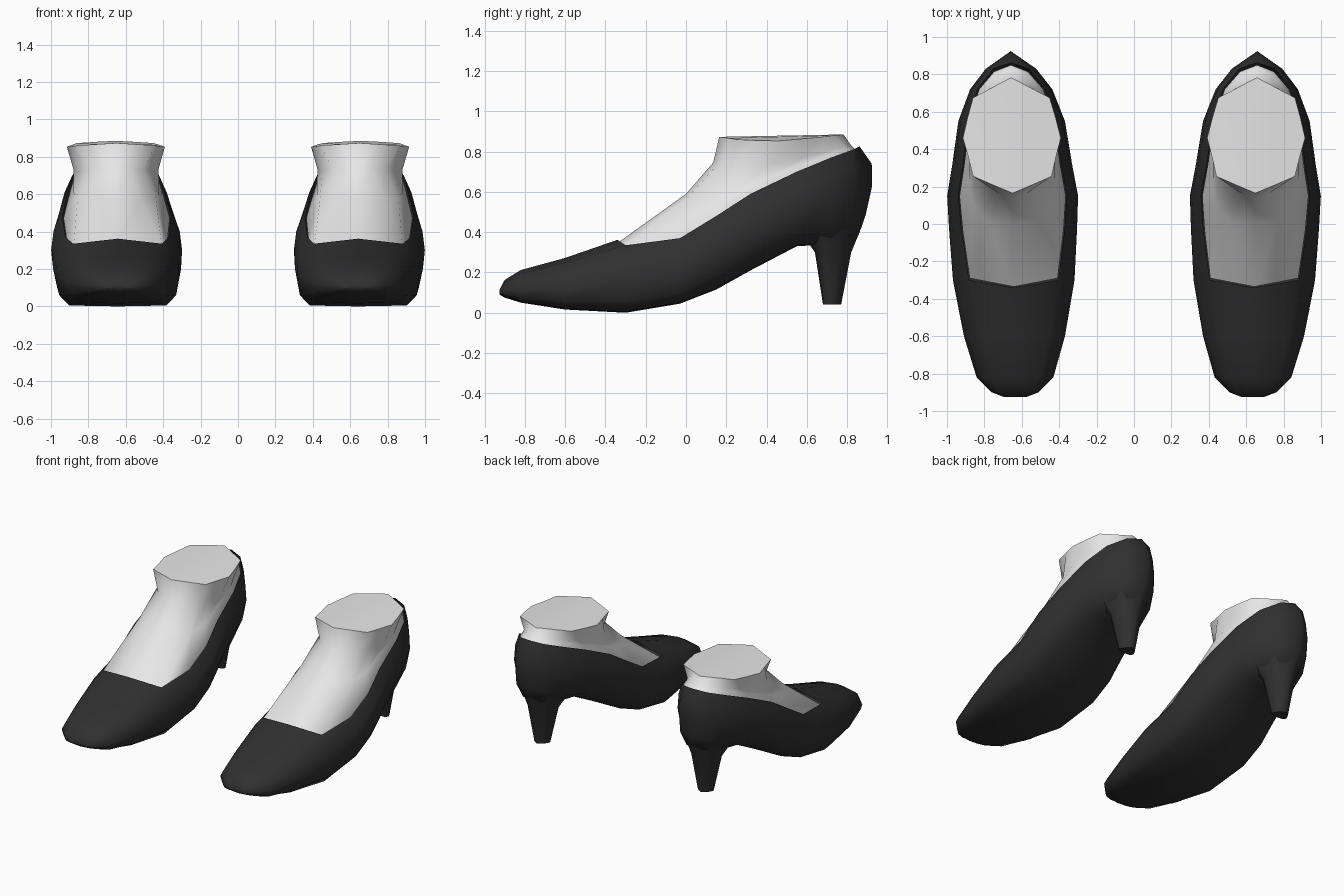
import bpy, bmesh, math


def material(name, value):
    m = bpy.data.materials.new(name)
    m.diffuse_color = (*value, 1)
    return m


BLACK = material("black leather", (0.029, 0.029, 0.029))
SKIN = material("pale skin", (0.8, 0.8, 0.8))


def loft(name, rows, mat, side, angle, cap_first=False, cap_last=False):
    """Skin half-rows of points, reflect them about the part's centre line."""
    bm = bmesh.new()
    for s in (1, -1):
        grid = []
        for row in rows:
            # slight outward lean from toe to heel
            grid.append([bm.verts.new((side * (s * x + 0.647 + 0.013 * y), y, z)) for x, y, z in row])
        for a, b in zip(grid, grid[1:]):
            for i in range(min(len(a), len(b)) - 1):
                bm.faces.new((a[i], a[i + 1], b[i + 1], b[i]))
        if cap_first:
            bm.faces.new(grid[0])
        if cap_last:
            bm.faces.new(grid[-1])
    bmesh.ops.remove_doubles(bm, verts=bm.verts[:], dist=0.0005)
    bmesh.ops.recalc_face_normals(bm, faces=bm.faces[:])
    me = bpy.data.meshes.new(name)
    bm.to_mesh(me)
    bm.free()
    me.materials.append(mat)
    ob = bpy.data.objects.new(name, me)
    bpy.context.collection.objects.link(ob)
    bpy.ops.object.select_all(action='DESELECT')
    ob.select_set(True)
    bpy.context.view_layer.objects.active = ob
    bpy.ops.object.shade_smooth_by_angle(angle=math.radians(angle))
    return ob


def shoe_row(y, zb, wb, wm, zm, rw, rz, top=None, top_y=None):
    """Half section: sole centre, sole edge, side, widest point, upper, rim, top."""
    pts = [(0, y, zb), (wb, y, zb + 0.005), (0.35 * wb + 0.65 * wm + 0.01, y, zb + 0.35 * (zm - zb)),
           (wm, y, zm), ((wm + rw) / 2 + 0.05 * wm, y, (zm + rz) / 2 + 0.01), (rw, y, rz)]
    if top is not None:
        pts.append((0, y if top_y is None else top_y, top))
    return pts


# shoe sections from toe to heel
shoe = [
    shoe_row(-0.925, 0.09, 0.03, 0.06, 0.10, 0.04, 0.11, 0.115),
    shoe_row(-0.90, 0.075, 0.07, 0.125, 0.11, 0.085, 0.148, 0.163),
    shoe_row(-0.82, 0.05, 0.13, 0.205, 0.115, 0.13, 0.195, 0.212),
    shoe_row(-0.60, 0.016, 0.20, 0.27, 0.13, 0.18, 0.25, 0.272),
    shoe_row(-0.30, 0.0, 0.26, 0.325, 0.17, 0.238, 0.335, 0.362, -0.34),
    shoe_row(-0.03, 0.045, 0.25, 0.342, 0.20, 0.275, 0.37),
    shoe_row(0.15, 0.115, 0.22, 0.35, 0.30, 0.29, 0.48),
    shoe_row(0.32, 0.21, 0.18, 0.32, 0.38, 0.262, 0.59),
    shoe_row(0.55, 0.33, 0.14, 0.285, 0.50, 0.232, 0.70),
    shoe_row(0.72, 0.34, 0.10, 0.22, 0.57, 0.18, 0.77),
    shoe_row(0.83, 0.38, 0.07, 0.135, 0.62, 0.095, 0.81),
    # back seam
    [(0, 0.84, 0.36), (0, 0.87, 0.42), (0, 0.893, 0.49), (0, 0.924, 0.63), (0, 0.922, 0.74), (0, 0.862, 0.825)],
]

# heel rings with a broad front and a pointed back: height, front, back, half width
heel = []
for z, y0, y1, w in ((0.04, 0.68, 0.77, 0.06), (0.30, 0.64, 0.82, 0.115),
                     (0.40, 0.57, 0.862, 0.17), (0.52, 0.53, 0.895, 0.235)):
    d = y1 - y0
    heel.append([(0, y0, z), (0.8 * w, y0 + 0.05 * d, z), (w, y0 + 0.3 * d, z),
                 (0.62 * w, y0 + 0.75 * d, z), (0, y1, z)])

# foot rings: tucked inside rim, instep, ankle, cut top
rim = [(0, -0.335, 0.35), (0.235, -0.29, 0.328), (0.27, -0.03, 0.362), (0.284, 0.15, 0.472),
       (0.256, 0.32, 0.58), (0.226, 0.55, 0.69), (0.172, 0.72, 0.758), (0.09, 0.815, 0.79), (0, 0.85, 0.80)]
tucked = [(x * 0.95, y + (0.02 if y < 0 else 0), z - 0.06) for x, y, z in rim]
instep = [(0, 0.0, 0.59), (0.13, 0.01, 0.575), (0.21, 0.10, 0.57), (0.228, 0.22, 0.59),
          (0.222, 0.36, 0.65), (0.212, 0.55, 0.725), (0.163, 0.70, 0.78), (0.087, 0.80, 0.81), (0, 0.835, 0.815)]
ankle = [(0, 0.135, 0.745), (0.07, 0.16, 0.74), (0.14, 0.21, 0.73), (0.20, 0.29, 0.72),
         (0.228, 0.42, 0.735), (0.208, 0.58, 0.77), (0.155, 0.70, 0.80), (0.08, 0.78, 0.822), (0, 0.82, 0.83)]
top = [(0, 0.165, 0.873), (0.10, 0.207, 0.867), (0.21, 0.255, 0.86), (0.235, 0.36, 0.855),
       (0.262, 0.46, 0.853), (0.235, 0.57, 0.863), (0.205, 0.675, 0.873), (0.10, 0.73, 0.88), (0, 0.782, 0.885)]

for label, side in (("right", 1), ("left", -1)):
    loft(label + "_shoe", shoe, BLACK, side, 75, cap_first=True)
    loft(label + "_heel", heel, BLACK, side, 75, cap_first=True)
    loft(label + "_foot", [tucked, rim, instep, ankle, top], SKIN, side, 50, cap_last=True)
